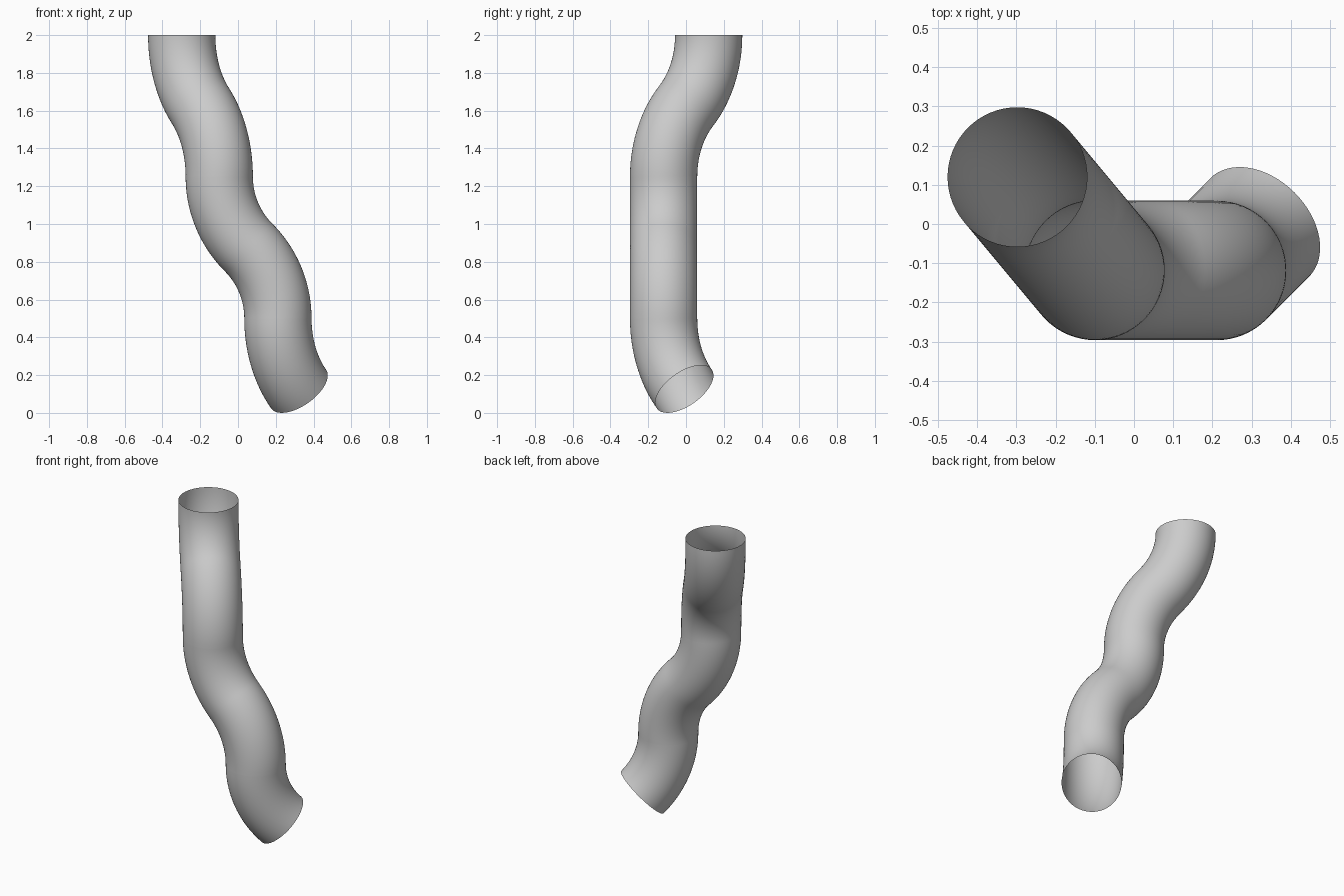
import bpy, bmesh, math
from mathutils import Vector, Matrix

if "Cube" in bpy.data.objects:
    bpy.data.objects.remove(bpy.data.objects["Cube"])

PIPE_R = 0.178           # pipe radius
BEND_R = 0.53            # centreline radius of every bend
TILT = math.radians(45)  # how far each bend leans
SIDES, STEPS = 64, 20

metal = bpy.data.materials.new("light grey metal")
metal.use_nodes = True
grey = (0.6, 0.6, 0.6, 1)
metal.diffuse_color = grey
metal.node_tree.nodes["Principled BSDF"].inputs["Base Color"].default_value = grey


def arc(a):
    """Sideways shift and drop along one arc."""
    return BEND_R * (1 - math.cos(a)), BEND_R * math.sin(a)


def pipe_bend(name, top, heading, returns):
    """Open pipe running down from top, leaning to heading, optionally back to vertical."""
    h = Vector((math.cos(heading), math.sin(heading), 0))
    down = Vector((0, 0, -1))
    axis = down.cross(h)
    stations = [(*arc(TILT * i / STEPS), TILT * i / STEPS) for i in range(STEPS + 1)]
    if returns:
        side, drop, _ = stations[-1]
        stations += [(2 * side - s, 2 * drop - d, a) for s, d, a in stations[-2::-1]]

    bm = bmesh.new()
    rings = []
    for s, d, a in stations:
        turn = Matrix.Rotation(a, 3, axis)
        centre = top + h * s + down * d
        ring = []
        for k in range(SIDES):
            t = math.tau * k / SIDES
            spoke = Vector((math.cos(t), math.sin(t), 0)) * PIPE_R
            ring.append(bm.verts.new(centre + turn @ spoke))
        rings.append(ring)
    for upper, lower in zip(rings, rings[1:]):
        for k in range(SIDES):
            n = (k + 1) % SIDES
            bm.faces.new((upper[k], lower[k], lower[n], upper[n])).smooth = True
    mesh = bpy.data.meshes.new(name)
    bm.to_mesh(mesh)
    bm.free()
    mesh.materials.append(metal)
    bpy.context.collection.objects.link(bpy.data.objects.new(name, mesh))
    side, drop, _ = stations[-1]
    return top + h * side + down * drop


# Two offset bends followed by the outlet elbow, each starting where the last ends
joint = Vector((-0.298, 0.12, 2.0))
joint = pipe_bend("upper_offset_bend", joint, math.atan2(-0.24, 0.2), True)
joint = pipe_bend("middle_offset_bend", joint, 0, True)
pipe_bend("outlet_elbow", joint, math.radians(45), False)
